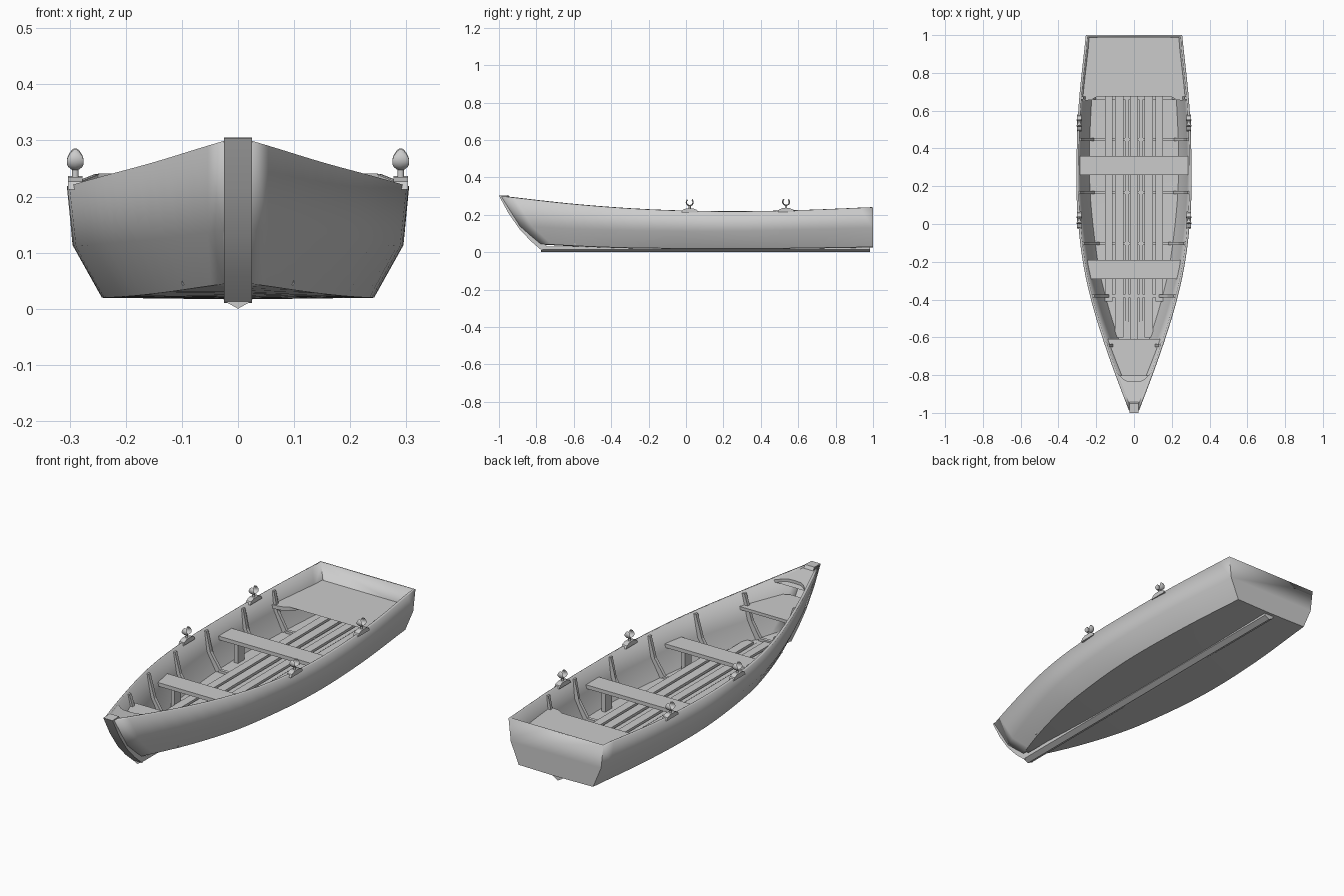
import bpy, bmesh, math
from mathutils import Vector

if "Cube" in bpy.data.objects:
    bpy.data.objects.remove(bpy.data.objects["Cube"])


def curve(knots):
    """Smooth function of y through (y, value) knots."""
    n = len(knots)

    def slope(i):
        a, b = knots[max(i - 1, 0)], knots[min(i + 1, n - 1)]
        return (b[1] - a[1]) / (b[0] - a[0])

    def f(y):
        i = 0
        while i < n - 2 and y > knots[i + 1][0]:
            i += 1
        (y0, v0), (y1, v1) = knots[i], knots[i + 1]
        h = y1 - y0
        t = (y - y0) / h
        return ((2*t**3 - 3*t**2 + 1)*v0 + (t**3 - 2*t**2 + t)*h*slope(i)
                + (3*t**2 - 2*t**3)*v1 + (t**3 - t**2)*h*slope(i + 1))
    return f


# Hull lines: gunwale, side knuckle and bottom chine (half width and height along y)
gx = curve([(-1, .022), (-.8, .098), (-.6, .168), (-.4, .228), (-.2, .271), (0, .295), (.2, .305), (.6, .295), (1, .255)])
gz = curve([(-1, .30), (-.6, .256), (-.2, .228), (.2, .218), (.6, .224), (1, .24)])
kx = curve([(-.9, .022), (-.8, .062), (-.6, .138), (-.4, .204), (-.2, .252), (.2, .293), (.6, .284), (1, .243)])
kz = curve([(-.9, .14), (-.6, .125), (-.2, .115), (.2, .112), (1, .13)])
bx = curve([(-.79, .02), (-.6, .092), (-.4, .153), (-.2, .198), (.2, .24), (.6, .234), (1, .2)])
bz = curve([(-.79, .045), (-.5, .03), (-.2, .022), (.4, .02), (1, .028)])


def inner_width(y, z):
    """Half width of the hull inside at a height above the knuckle."""
    t = (z - kz(y)) / (gz(y) - kz(y))
    return kx(y) + (gx(y) - kx(y)) * t - .008


def finish(name, bm, angle=None):
    bmesh.ops.recalc_face_normals(bm, faces=bm.faces)
    me = bpy.data.meshes.new(name)
    bm.to_mesh(me)
    bm.free()
    ob = bpy.data.objects.new(name, me)
    bpy.context.collection.objects.link(ob)
    if angle:
        bpy.context.view_layer.objects.active = ob
        ob.select_set(True)
        bpy.ops.object.shade_smooth_by_angle(angle=math.radians(angle))
        ob.select_set(False)
    return ob


def prism(name, pts, offset, angle=None):
    """Extrude an outline by a vector."""
    bm = bmesh.new()
    lo = [bm.verts.new(p) for p in pts]
    hi = [bm.verts.new(Vector(p) + Vector(offset)) for p in pts]
    bm.faces.new(lo)
    bm.faces.new(hi[::-1])
    n = len(pts)
    for i in range(n):
        j = (i + 1) % n
        bm.faces.new((lo[i], hi[i], hi[j], lo[j]))
    bmesh.ops.triangulate(bm, faces=[f for f in bm.faces if len(f.verts) > 4])
    return finish(name, bm, angle)


def box(name, x0, x1, y0, y1, z0, z1):
    return prism(name, [(x0, y0, z0), (x1, y0, z0), (x1, y1, z0), (x0, y1, z0)], (0, 0, z1 - z0))


def mirrored(half):
    """Close a half outline with its mirror image, skipping centre points."""
    return half + [(-x, y, z) for x, y, z in reversed(half) if abs(x) > 1e-6]


# Hull shell with transom
bm = bmesh.new()
rows, N = [], 28
for i in range(N + 1):
    t = i / N
    g, k, b = -.988 + 1.988*t, -.888 + 1.888*t, -.78 + 1.78*t
    half = [(gx(g), g, gz(g)), (kx(k), k, kz(k)), (bx(b), b, bz(b)), (0, b, bz(b) - .003)]
    rows.append([bm.verts.new(p) for p in mirrored(half)])
for r0, r1 in zip(rows, rows[1:]):
    for j in range(6):
        bm.faces.new((r0[j], r0[j+1], r1[j+1], r1[j]))
bm.faces.new(rows[-1])
me = bpy.data.meshes.new("hull")
bm.to_mesh(me)
bm.free()
hull = bpy.data.objects.new("hull", me)
bpy.context.collection.objects.link(hull)
bpy.context.view_layer.objects.active = hull
hull.select_set(True)
bpy.ops.object.shade_smooth_by_angle(angle=math.radians(35))
hull.select_set(False)
wall = hull.modifiers.new("wall", 'SOLIDIFY')
wall.thickness = .012
wall.offset = -1

# Stem post and keel
prism("stem", [(-.025, y, z) for y, z in (
    (-1, .303), (-.95, .21), (-.89, .124), (-.83, .06), (-.772, .01), (-.74, .03),
    (-.80, .085), (-.86, .155), (-.91, .23), (-.95, .305))], (.05, 0, 0), 35)
prism("keel", [(-.025, -.775, .032), (-.025, -.775, .014), (0, -.775, 0), (.025, -.775, .014), (.025, -.775, .032)],
      (0, 1.76, 0))

# Ribs across the inside
for n, y in enumerate((-.65, -.39, -.11, .16, .44, .66)):
    half = [(gx(y) - .007, y, gz(y) - .006), (kx(y) - .007, y, kz(y)), (bx(y) - .007, y, bz(y) + .006)]
    inner = [(bx(y) - .028, y, bz(y) + .022), (kx(y) - .03, y, kz(y) + .004), (gx(y) - .022, y, gz(y) - .006)]
    pts = half[::-1] + inner[::-1]
    left = [(-x, b, c) for x, b, c in pts]
    for side, p in (("right", pts), ("left", left)):
        prism(f"rib_{n}_{side}", p, (0, .016, 0))
    w = bx(y) - .02
    box(f"floor_timber_{n}", -w, w, y, y + .016, bz(y) + .004, bz(y) + .022)

# Floor slats
for n, (x, w, y0) in enumerate(((0, .02, -.63), (.078, .022, -.6), (-.078, .022, -.6),
                                (.133, .02, -.41), (-.133, .02, -.41))):
    box(f"floor_slat_{n}", x - w, x + w, y0, .9, .042, .054)
for x in (-.037, .037):
    box("floor_batten", x - .011, x + .011, -.62, .9, .038, .048)

# Rowing seats with supports
for name, y0, y1, leg in (("middle_seat", .26, .36, .21), ("front_seat", -.29, -.19, .165)):
    z = .15
    w0, w1 = inner_width(y0, z), inner_width(y1, z)
    prism(name, [(-w0, y0, z), (w0, y0, z), (w1, y1, z), (-w1, y1, z)], (0, 0, -.018))
    for s in (-1, 1):
        box(name + "_support", s*leg - .01, s*leg + .01, y0 + .025, y1 - .025, .025, .135)

# Stern seat with curved front edge
z = .157
half = [(0, .76), (.07, .752), (.12, .735), (.165, .705), (.195, .675), (.225, .658)]
half = [(x, y, z) for x, y in half] + [(inner_width(y, z), y, z) for y in (.65, .75, .85, .988)]
prism("stern_seat", mirrored(half), (0, 0, -.018))

# Bow seat and breasthook
z = .2
half = [(inner_width(y, z), y, z) for y in (-.61, -.68, -.76, -.82)] + [(.025, -.84, z)]
prism("bow_seat", mirrored(half), (0, 0, -.015))
half = [(0, -.835), (.035, -.833), (.058, -.82), (.075, -.803), (gx(-.79) - .006, -.79)]
half += [(gx(y) - .006, y) for y in (-.85, -.91, -.965)]
prism("breasthook", mirrored([(x, y, gz(y) - .004) for x, y in half]), (0, 0, -.014))

# Oarlocks: mount, pin and open horn
for s in (-1, 1):
    for y in (.02, .535):
        x, z = s*.29, gz(y)
        prism("oarlock_mount", [(x - .013, y + a, z + b) for a, b in (
            (-.045, -.008), (.045, -.008), (.038, .006), (.018, .014), (-.018, .014), (-.038, .006))], (.026, 0, 0))
        prism("oarlock_pin", [(x + .006*math.cos(a*math.pi/4), y + .006*math.sin(a*math.pi/4), z + .008)
                              for a in range(8)], (0, 0, .021), 50)
        bm = bmesh.new()
        rings = []
        for i in range(17):
            a = math.radians(130 + 280*i/16)
            w = .006 + .009*abs(math.sin(math.pi*i/8))
            ring = []
            for k in range(8):
                q = k*math.pi/4
                r = .018 + .0035*math.cos(q)
                ring.append(bm.verts.new((x + w*math.sin(q), y + r*math.cos(a), z + .047 + r*math.sin(a))))
            rings.append(ring)
        for r0, r1 in zip(rings, rings[1:]):
            for k in range(8):
                bm.faces.new((r0[k], r0[(k+1) % 8], r1[(k+1) % 8], r1[k]))
        bm.faces.new(rings[0])
        bm.faces.new(rings[-1])
        finish("oarlock_horn", bm, 50)
